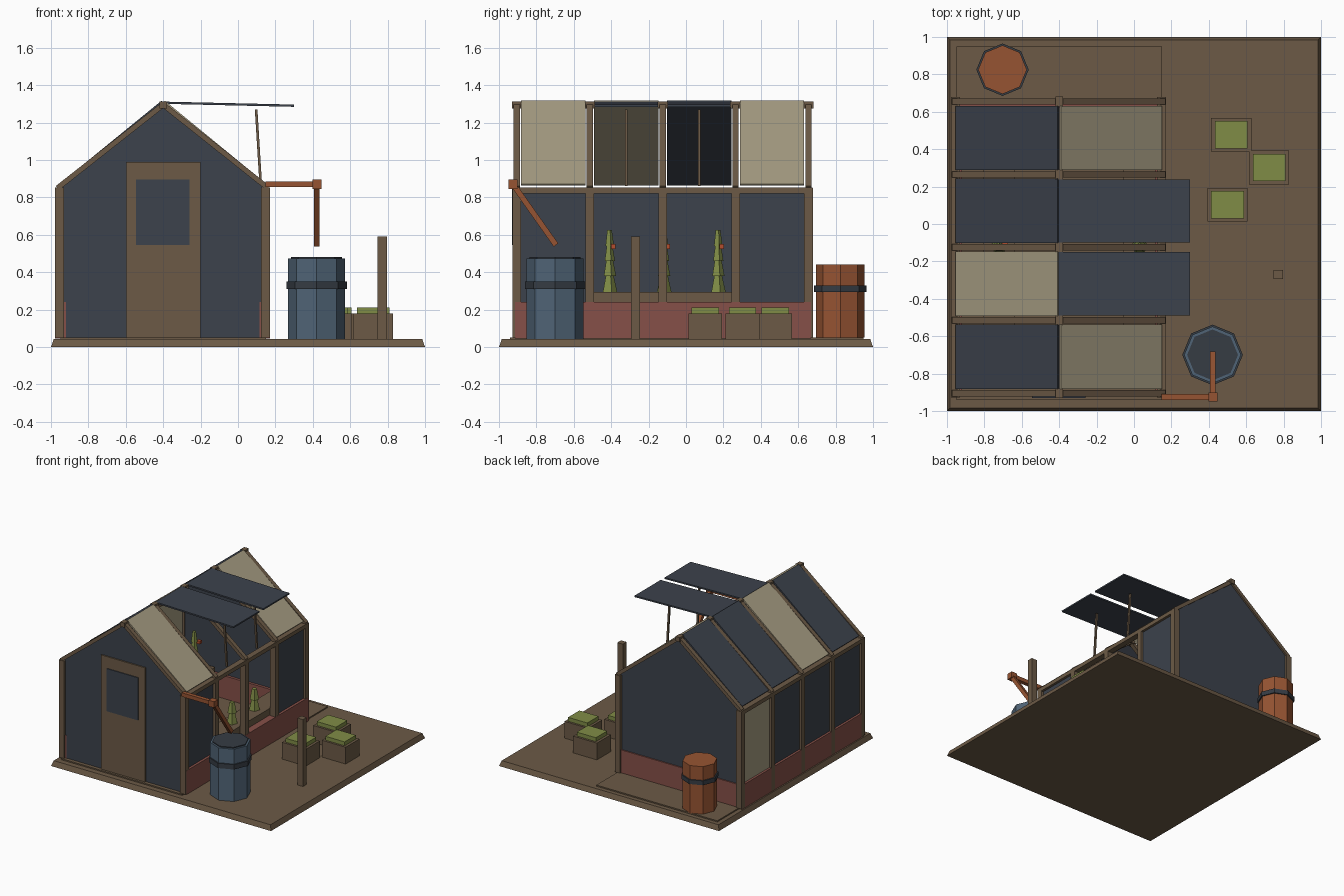
import bpy, bmesh, math
from mathutils import Vector, Matrix

if "Cube" in bpy.data.objects:
    bpy.data.objects.remove(bpy.data.objects["Cube"])


def material(name, rgb):
    m = bpy.data.materials.new(name)
    lin = [((c / 255 + 0.055) / 1.055) ** 2.4 for c in rgb]
    m.diffuse_color = (*lin, 1)
    m.use_nodes = True
    m.node_tree.nodes["Principled BSDF"].inputs["Base Color"].default_value = m.diffuse_color
    return m


WOOD = material("weathered wood", (108, 90, 70))
GLASS = material("slate panel", (60, 66, 76))
CREAM = material("cream panel", (166, 156, 130))
BRICK = material("brick", (134, 80, 72))
RUST = material("rust", (150, 84, 50))
BLUE = material("blue barrel", (80, 100, 118))
DARK = material("dark iron", (54, 60, 68))
LEAF = material("leaf green", (128, 140, 70))
FRUIT = material("tomato", (180, 78, 46))


def finish(name, bm, mat):
    bmesh.ops.recalc_face_normals(bm, faces=bm.faces)
    me = bpy.data.meshes.new(name)
    bm.to_mesh(me)
    bm.free()
    me.materials.append(mat)
    ob = bpy.data.objects.new(name, me)
    bpy.context.collection.objects.link(ob)
    return ob


def box(name, mat, x0, x1, y0, y1, z0, z1, top=1.0):
    """Axis-aligned box; top scales the upper face."""
    bm = bmesh.new()
    bmesh.ops.create_cube(bm, size=1)
    for v in bm.verts:
        s = top if v.co.z > 0 else 1
        v.co = ((x0 + x1) / 2 + v.co.x * (x1 - x0) * s,
                (y0 + y1) / 2 + v.co.y * (y1 - y0) * s,
                z0 if v.co.z < 0 else z1)
    return finish(name, bm, mat)


def bar(name, mat, a, b, w, h):
    """Box from a to b, w wide (sideways) and h thick."""
    a, b = Vector(a), Vector(b)
    d = (b - a).normalized()
    side = Vector((0, 1, 0)) if abs(d.y) < 0.5 else Vector((1, 0, 0))
    up = d.cross(side).normalized()
    rot = Matrix((d, side, up)).transposed().to_4x4()
    bm = bmesh.new()
    bmesh.ops.create_cube(bm, size=1, matrix=Matrix.Translation((a + b) / 2) @ rot
                          @ Matrix.Diagonal(((b - a).length, w, h, 1)))
    return finish(name, bm, mat)


def drum(name, mat, x, y, z0, z1, r0, r1=None, n=8):
    bm = bmesh.new()
    bmesh.ops.create_cone(bm, cap_ends=True, segments=n, radius1=r0,
                          radius2=r0 if r1 is None else r1, depth=z1 - z0,
                          matrix=Matrix.Translation((x, y, (z0 + z1) / 2)))
    return finish(name, bm, mat)


def gable(name, y, z0):
    """Pentagonal end wall."""
    bm = bmesh.new()
    pts = [(-0.94, z0), (0.13, z0), (0.13, 0.86), (-0.4, 1.29), (-0.94, 0.86)]
    f = bm.faces.new([bm.verts.new((x, y - 0.008, z)) for x, z in pts])
    r = bmesh.ops.extrude_face_region(bm, geom=[f])
    for v in r["geom"]:
        if isinstance(v, bmesh.types.BMVert):
            v.co.y += 0.016
    return finish(name, bm, GLASS)


# Ground and floor slab
box("ground_base", WOOD, -1, 1, -1, 1, 0, 0.042, top=0.985)
box("floor_slab", WOOD, -0.95, 0.15, -0.94, 0.95, 0.04, 0.052)

# Brick knee walls
box("brick_wall_right", BRICK, 0.115, 0.172, -0.915, 0.668, 0.045, 0.24)
box("brick_wall_left", BRICK, -0.978, -0.92, -0.915, 0.668, 0.045, 0.24)
box("brick_wall_back", BRICK, -0.94, 0.13, 0.62, 0.668, 0.045, 0.24)

# End walls
gable("front_gable", -0.903, 0.05)
gable("back_gable", 0.65, 0.23)

# Door
box("door", WOOD, -0.6, -0.2, -0.922, -0.90, 0.05, 0.99)
box("door_window", GLASS, -0.545, -0.26, -0.929, -0.92, 0.545, 0.895)

# Posts, rafters and ridge caps at each frame
FRAMES = [-0.905, -0.515, -0.125, 0.265, 0.655]
for y in FRAMES:
    for x in (-0.955, 0.147):
        box("wall_post", WOOD, x - 0.024, x + 0.024, y - 0.023, y + 0.023, 0.05, 0.85)
    for x in (-0.965, 0.16):
        bar("rafter", WOOD, (x, y, 0.85), (-0.4, y, 1.295), 0.034, 0.028)
    box("ridge_cap", WOOD, -0.42, -0.38, y - 0.026, y + 0.026, 1.275, 1.312)

# Eave beams
for x in (-0.955, 0.147):
    box("eave_beam", WOOD, x - 0.024, x + 0.024, -0.925, 0.675, 0.82, 0.852)

# Wall and roof panels, bay by bay from the front
LEFT_WALL = [GLASS, GLASS, GLASS, CREAM]
RIGHT_WALL = [GLASS, None, None, GLASS]
LEFT_ROOF = [GLASS, CREAM, GLASS, GLASS]
RIGHT_ROOF = [CREAM, None, None, CREAM]
for i in range(4):
    y = (FRAMES[i] + FRAMES[i + 1]) / 2
    y0, y1 = y - 0.172, y + 0.172
    box("left_wall_panel", LEFT_WALL[i], -0.959, -0.947, y0, y1, 0.24, 0.825)
    bar("left_roof_panel", LEFT_ROOF[i], (-0.95, y, 0.868), (-0.405, y, 1.312), 0.344, 0.012)
    if RIGHT_WALL[i]:
        box("right_wall_panel", RIGHT_WALL[i], 0.139, 0.151, y0, y1, 0.24, 0.825)
        bar("right_roof_panel", RIGHT_ROOF[i], (0.147, y, 0.868), (-0.395, y, 1.312), 0.344, 0.012)
    else:
        # Propped-open roof vents
        bar("open_roof_vent", GLASS, (-0.405, y, 1.306), (0.3, y, 1.29), 0.338, 0.012)
        bar("vent_strut", WOOD, (0.122, y, 0.86), (0.097, y, 1.27), 0.014, 0.014)

# Inside planting benches and plants
for bx in (-0.72, 0.03):
    box("planting_bench", WOOD, bx - 0.085, bx + 0.085, -0.86, 0.61, 0.05, 0.295)
    for k in range(5):
        py = -0.7 + 0.29 * k
        for z, r in ((0.295, 0.042), (0.38, 0.036), (0.46, 0.03), (0.54, 0.025)):
            if bx > 0 and z > 0.45:
                continue
            drum("plant_tier", LEAF, bx, py, z, z + 0.085, r, r * 0.55, 5)
        if bx < 0:
            box("tomato", FRUIT, bx + 0.015, bx + 0.045, py + 0.008, py + 0.034, 0.525, 0.55)

# Blue water barrel
drum("water_barrel", BLUE, 0.42, -0.7, 0.042, 0.472, 0.152)
drum("water_barrel_band", DARK, 0.42, -0.7, 0.31, 0.35, 0.162)
drum("water_barrel_lid", DARK, 0.42, -0.7, 0.47, 0.48, 0.136)

# Rust barrel behind the house
drum("rust_barrel", RUST, -0.703, 0.825, 0.05, 0.442, 0.13)
drum("rust_barrel_band", DARK, -0.703, 0.825, 0.294, 0.33, 0.14)

# Downpipe to the barrel
bar("pipe_run", RUST, (0.147, -0.925, 0.87), (0.42, -0.925, 0.87), 0.032, 0.032)
box("pipe_elbow", RUST, 0.397, 0.447, -0.95, -0.9, 0.845, 0.895)
bar("pipe_drop", RUST, (0.422, -0.925, 0.87), (0.422, -0.695, 0.545), 0.03, 0.03)

# Garden post and raised beds
box("garden_post", WOOD, 0.747, 0.797, -0.295, -0.247, 0.04, 0.592)
for x, y in ((0.52, 0.478), (0.722, 0.302), (0.5, 0.103)):
    box("raised_bed", WOOD, x - 0.108, x + 0.108, y - 0.09, y + 0.09, 0.04, 0.18)
    box("bed_greens", LEAF, x - 0.087, x + 0.087, y - 0.073, y + 0.073, 0.175, 0.212)
